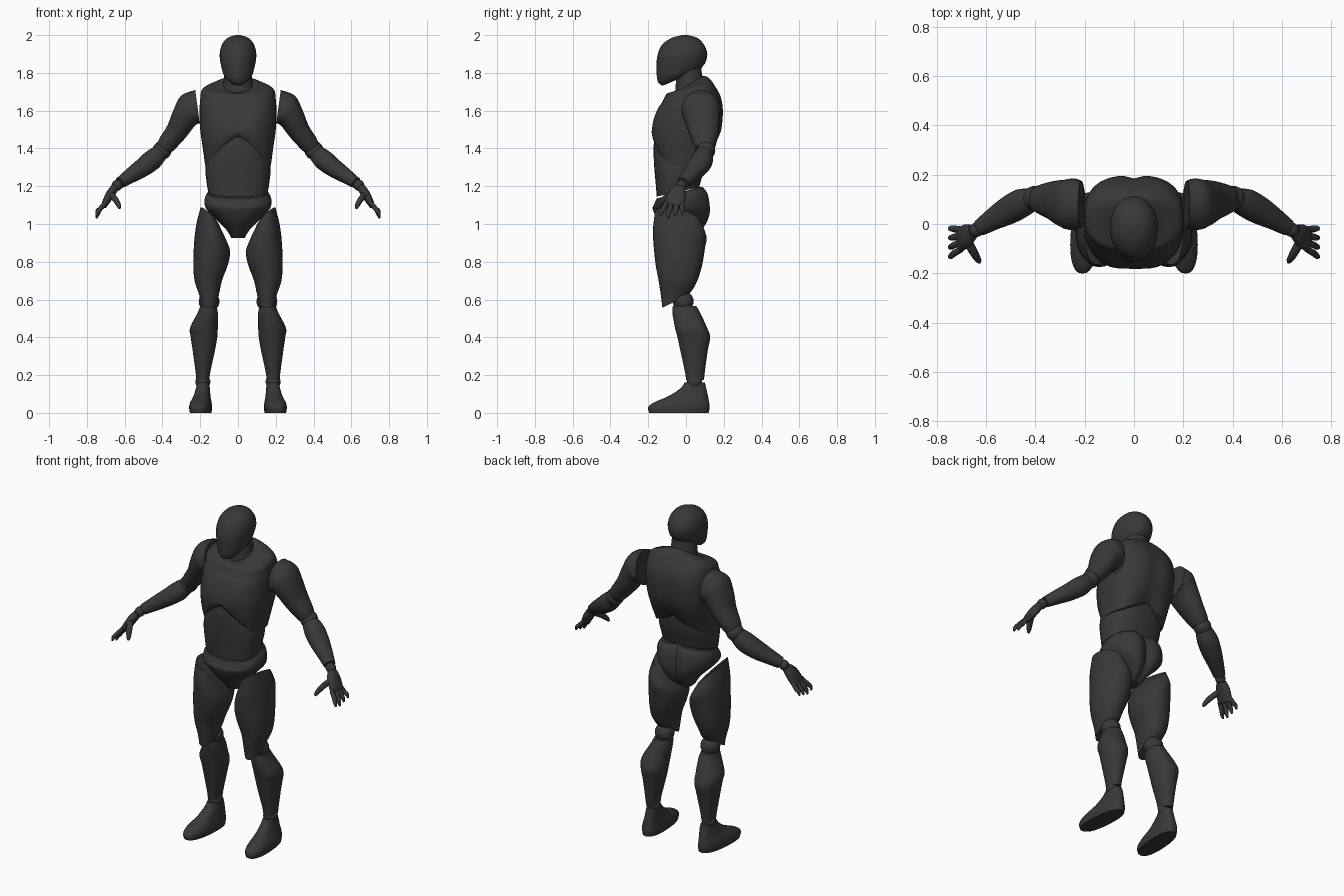
import bpy
import bmesh
from math import cos, sin, pi, copysign, exp
from mathutils import Vector

cube = bpy.data.objects.get("Cube")
if cube:
    bpy.data.objects.remove(cube, do_unlink=True)

# One dark matte colour for the whole figure
charcoal = bpy.data.materials.new("charcoal")
charcoal.use_nodes = True
charcoal.diffuse_color = (0.04, 0.04, 0.04, 1)
shader = charcoal.node_tree.nodes["Principled BSDF"]
shader.inputs["Base Color"].default_value = charcoal.diffuse_color
shader.inputs["Roughness"].default_value = 0.7


def finish(name, bm):
    """Turn a bmesh into a shaded object."""
    bmesh.ops.recalc_face_normals(bm, faces=bm.faces)
    mesh = bpy.data.meshes.new(name)
    bm.to_mesh(mesh)
    bm.free()
    mesh.materials.append(charcoal)
    obj = bpy.data.objects.new(name, mesh)
    bpy.context.collection.objects.link(obj)
    bpy.ops.object.select_all(action='DESELECT')
    obj.select_set(True)
    bpy.context.view_layer.objects.active = obj
    bpy.ops.object.shade_smooth_by_angle(angle=0.7)
    return obj


def spline(a, b, c, d, t):
    return 0.5 * (2 * b + (c - a) * t + (2 * a - 5 * b + 4 * c - d) * t * t
                  + (3 * b - a - 3 * c + d) * t ** 3)


def loft(name, rings, power=2.0, side=1, warp=None, count=28, steps=4):
    """Skin smoothly through rings of (centre, half axis, half axis)."""
    def outline(ring):
        centre, u, v = ring
        pts = []
        for i in range(count):
            a = 2 * pi * i / count
            c, s = cos(a), sin(a)
            pts.append(centre + u * copysign(abs(c) ** (2 / power), c)
                       + v * copysign(abs(s) ** (2 / power), s))
        return pts
    key = [outline(r) for r in rings]
    key = [key[0]] + key + [key[-1]]
    loops = []
    for k in range(1, len(key) - 2):
        for s in range(steps):
            loops.append([spline(*q, s / steps) for q in zip(*key[k - 1:k + 3])])
    loops.append(key[-1])

    bm = bmesh.new()
    skin = []
    for pts in loops:
        pts = [warp(p) if warp else p for p in pts]
        skin.append([bm.verts.new((p.x * side, p.y, p.z)) for p in pts])
    for lo, hi in zip(skin, skin[1:]):
        for i in range(count):
            j = (i + 1) % count
            bm.faces.new((lo[i], lo[j], hi[j], hi[i]))
    for end in (skin[0], skin[-1]):
        hub = bm.verts.new(sum((v.co for v in end), Vector()) / count)
        for i in range(count):
            bm.faces.new((end[i], end[(i + 1) % count], hub))
    return finish(name, bm)


def slab(z, x0, x1, y0, y1, tilt_y=0, tilt_x=0):
    """Level ring given by its extents, optionally sloped."""
    hx, hy = (x1 - x0) / 2, (y1 - y0) / 2
    return (Vector(((x0 + x1) / 2, (y0 + y1) / 2, z)),
            Vector((0, hy, hy * tilt_y)), Vector((hx, 0, hx * tilt_x)))


def trunk(z, half, y0, y1, tilt=0):
    return slab(z, -half, half, y0, y1, tilt)


def tube(sections):
    """Rings square to a path of (x, y, z, depth radius, width radius)."""
    pts = [Vector(s[:3]) for s in sections]
    rings = []
    for i, s in enumerate(sections):
        t = (pts[min(i + 1, len(pts) - 1)] - pts[max(i - 1, 0)]).normalized()
        u = Vector((0, 1, 0))
        u = (u - t * u.dot(t)).normalized()
        rings.append((pts[i], u * s[3], t.cross(u) * s[4]))
    return rings


def ball(name, centre, radius, side):
    bm = bmesh.new()
    bmesh.ops.create_uvsphere(bm, u_segments=20, v_segments=12, radius=radius)
    bmesh.ops.translate(bm, verts=bm.verts, vec=(centre[0] * side, *centre[1:]))
    return finish(name, bm)


def bump(value, centre, width):
    return exp(-((value - centre) / width) ** 2)


def shape_chest(p):
    """Pectorals, spine groove and the arched rib edge."""
    q = p.copy()
    if p.y < 0:
        q.y -= 0.012 * bump(abs(p.x), 0.09, 0.06) * bump(p.z, 1.56, 0.08)
    else:
        q.y -= 0.015 * bump(p.x, 0, 0.03) * bump(p.z, 1.55, 0.15)
    drop = min(max((1.5 - p.z) / 0.19, 0), 1)
    q.z += drop * (0.15 if p.y < 0 else 0.08) * max(0, 1 - abs(p.x) / 0.16)
    return q


def shape_pelvis(p):
    """Rounded buttocks with a cleft."""
    q = p.copy()
    if p.y > 0:
        q.y += 0.012 * bump(abs(p.x), 0.08, 0.05) - 0.02 * bump(p.x, 0, 0.025)
    return q


def shape_face(p):
    """Slight ridge down the front of the mask."""
    q = p.copy()
    if p.y < -0.05:
        q.y -= 0.006 * bump(p.x, 0, 0.02)
    return q


# Head and neck
loft("head", [trunk(1.775, .05, -.12, .07, .45), trunk(1.8, .078, -.145, .095, .35),
              trunk(1.85, .092, -.15, .108, .15), trunk(1.9, .097, -.145, .112, .05),
              trunk(1.95, .085, -.12, .095), trunk(1.985, .055, -.07, .06),
              trunk(2, .012, -.02, .01)], 2.1, warp=shape_face)
loft("neck", [trunk(1.7, .085, -.06, .1, .5), trunk(1.76, .075, -.055, .085, .45),
              trunk(1.82, .07, -.05, .08, .4)])

# Trunk
loft("chest", [trunk(1.74, .07, -.06, .09, .6), trunk(1.735, .12, -.085, .12, .4),
               trunk(1.712, .188, -.105, .15, .2), trunk(1.66, .2, -.125, .185, .1),
               trunk(1.6, .203, -.15, .198), trunk(1.5, .2, -.178, .19),
               trunk(1.4, .186, -.178, .16), trunk(1.31, .174, -.15, .12)],
     2.6, warp=shape_chest, count=48)
loft("abdomen", [trunk(1.46, .13, -.165, .1), trunk(1.4, .15, -.172, .11),
                 trunk(1.3, .172, -.168, .1), trunk(1.22, .166, -.16, .08, .1),
                 trunk(1.17, .158, -.155, .07, .22)], 2.5)
loft("pelvis", [trunk(1.165, .16, -.155, .085, .25), trunk(1.13, .177, -.17, .11, .2),
                trunk(1.08, .168, -.176, .122), trunk(1.02, .11, -.15, .115),
                trunk(.97, .062, -.11, .09), trunk(.925, .035, -.07, .04)],
     2.4, warp=shape_pelvis, count=40)

for side, label in ((1, "left_"), (-1, "right_")):
    # Leg
    loft(label + "thigh",
         [slab(1.035, .1, .2, -.165, .075, -.2, .9), slab(.95, .06, .222, -.175, .108, -.1, .5),
          slab(.87, .042, .233, -.17, .1, 0, .2), slab(.78, .055, .236, -.16, .085),
          slab(.7, .085, .23, -.145, .06), slab(.63, .1, .207, -.132, .03, .2),
          slab(.585, .112, .195, -.125, -.01, .5)], 2.2, side)
    ball(label + "knee_joint", (.153, -.015, .59), .055, side)
    loft(label + "shin",
         [slab(.565, .115, .2, -.07, .055), slab(.53, .107, .214, -.072, .075),
          slab(.45, .107, .254, -.058, .112), slab(.4, .11, .25, -.045, .128),
          slab(.33, .122, .24, -.03, .115), slab(.22, .146, .225, -.006, .1),
          slab(.175, .152, .22, 0, .095)], 2.2, side)
    ball(label + "ankle_joint", (.186, .045, .165), .04, side)
    loft(label + "foot",
         [slab(0, .14, .25, -.195, .12), slab(.03, .136, .254, -.2, .125),
          slab(.055, .14, .25, -.17, .122), slab(.09, .148, .235, -.09, .116),
          slab(.13, .152, .225, -.03, .107), slab(.16, .158, .218, -.008, .1)],
         2.4, side, warp=lambda p: Vector((p.x - .07 * p.y, p.y, p.z)))

    # Arm
    loft(label + "upper_arm", tube([
        (.213, .08, 1.61, .095, .1), (.25, .08, 1.605, .105, .09),
        (.285, .085, 1.56, .095, .07), (.325, .095, 1.49, .08, .058),
        (.375, .1, 1.425, .06, .05), (.392, .102, 1.402, .05, .043)]), 2.2, side)
    ball(label + "elbow_joint", (.402, .105, 1.39), .05, side)
    loft(label + "forearm", tube([
        (.415, .1, 1.375, .045, .045), (.455, .085, 1.338, .058, .054),
        (.51, .055, 1.295, .057, .049), (.57, .02, 1.255, .045, .04),
        (.625, -.015, 1.218, .034, .03)]), 2.2, side)
    ball(label + "wrist_joint", (.64, -.024, 1.205), .029, side)

    # Hand
    loft(label + "palm", tube([
        (.652, -.03, 1.192, .028, .022), (.675, -.045, 1.16, .046, .023),
        (.7, -.06, 1.115, .05, .019), (.71, -.065, 1.095, .044, .014)]), 2.4, side, count=16)
    for i, finger in enumerate(("index", "middle", "ring", "little")):
        base = -.103 + .027 * i
        tip = -.132 + .038 * i
        low = 1.03 + .01 * abs(i - 1)
        loft(label + finger + "_finger", tube([
            (.7, base, 1.115, .012, .012), (.728, (base + tip) / 2, 1.082, .014, .013),
            (.744, tip, low + .02, .011, .011), (.75, tip, low, .005, .005)]),
             2, side, count=10, steps=3)
    loft(label + "thumb", tube([
        (.672, -.075, 1.155, .02, .018), (.648, -.118, 1.128, .018, .016),
        (.632, -.145, 1.1, .013, .013), (.626, -.156, 1.083, .006, .006)]),
         2, side, count=10, steps=3)
